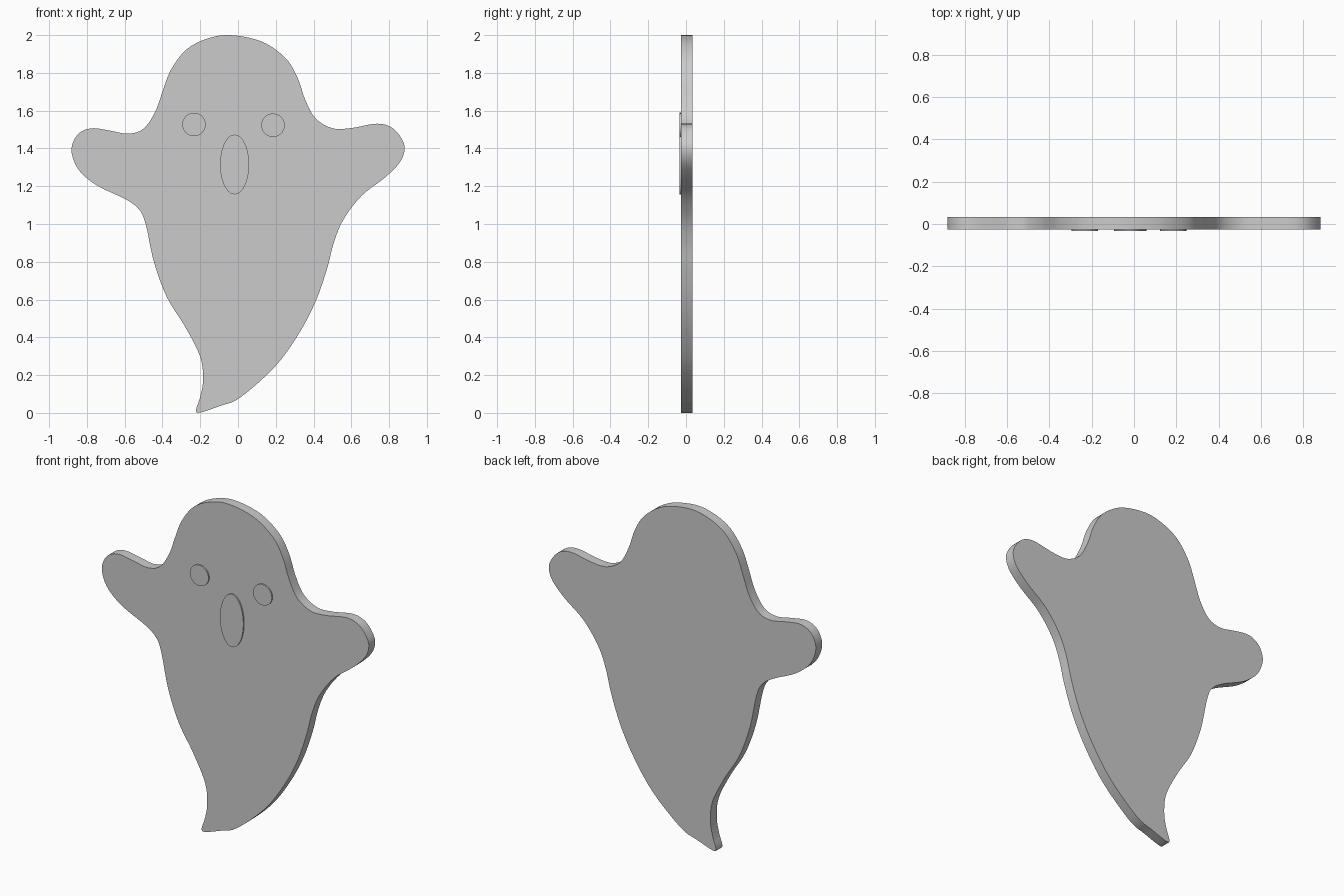
import bpy, bmesh, math
from mathutils import Vector

if "Cube" in bpy.data.objects:
    bpy.data.objects.remove(bpy.data.objects["Cube"])

BACK, FACE, RAISED = 0.034, -0.026, -0.034  # y of back, front face, raised features


def smooth_loop(points, steps):
    """Closed Catmull-Rom spline through the points."""
    pts = [Vector(p) for p in points]
    n, out = len(pts), []
    for i in range(n):
        a, b, c, d = (pts[(i + k) % n] for k in (-1, 0, 1, 2))
        for s in range(steps):
            t = s / steps
            out.append(0.5 * (2 * b + (c - a) * t + (2 * a - 5 * b + 4 * c - d) * t ** 2
                              + (3 * b - a - 3 * c + d) * t ** 3))
    return out


def plate(name, outline, y0, y1):
    """Extrude an x-z outline from y0 to y1."""
    bm = bmesh.new()
    face = bm.faces.new([bm.verts.new((x, y0, z)) for x, z in outline])
    ext = bmesh.ops.extrude_face_region(bm, geom=[face], use_keep_orig=True)
    moved = [v for v in ext["geom"] if isinstance(v, bmesh.types.BMVert)]
    bmesh.ops.translate(bm, verts=moved, vec=(0, y1 - y0, 0))
    bmesh.ops.recalc_face_normals(bm, faces=bm.faces)
    mesh = bpy.data.meshes.new(name)
    bm.to_mesh(mesh)
    bm.free()
    ob = bpy.data.objects.new(name, mesh)
    bpy.context.collection.objects.link(ob)
    bpy.ops.object.select_all(action='DESELECT')
    ob.select_set(True)
    bpy.context.view_layer.objects.active = ob
    bpy.ops.object.shade_smooth_by_angle(angle=math.radians(30))
    return ob


def oval(cx, cz, rx, rz, n=48):
    return [(cx + rx * math.cos(math.tau * i / n), cz + rz * math.sin(math.tau * i / n))
            for i in range(n)]


# Body silhouette, clockwise from the top of the head
profile = [
    (-.04, 2.0), (.125, 1.966), (.25, 1.88), (.315, 1.775), (.355, 1.66), (.41, 1.56),
    (.50, 1.507), (.60, 1.508), (.735, 1.531), (.815, 1.51), (.866, 1.452), (.882, 1.395),
    (.856, 1.325), (.777, 1.245), (.655, 1.15), (.558, 1.023), (.507, .90), (.47, .758),
    (.41, .588), (.322, .419), (.195, .244), (.01, .08), (-.095, .037), (-.20, .002),
    (-.222, .015), (-.2, .085), (-.185, .175), (-.2, .297), (-.28, .456), (-.375, .61),
    (-.444, .795), (-.488, .996), (-.523, 1.076), (-.597, 1.132), (-.745, 1.203),
    (-.84, 1.282), (-.88, 1.373), (-.87, 1.441), (-.83, 1.489), (-.766, 1.507),
    (-.676, 1.494), (-.58, 1.478), (-.50, 1.505), (-.438, 1.595), (-.396, 1.712),
    (-.354, 1.818), (-.275, 1.922), (-.164, 1.981)]
plate("ghost_body", smooth_loop(profile, 5), FACE, BACK)

# Raised face features
plate("left_eye", oval(-.233, 1.527, .062, .062), RAISED, FACE + .002)
plate("right_eye", oval(.185, 1.523, .062, .062), RAISED, FACE + .002)
plate("mouth", oval(-.018, 1.315, .077, .158), RAISED, FACE + .002)
